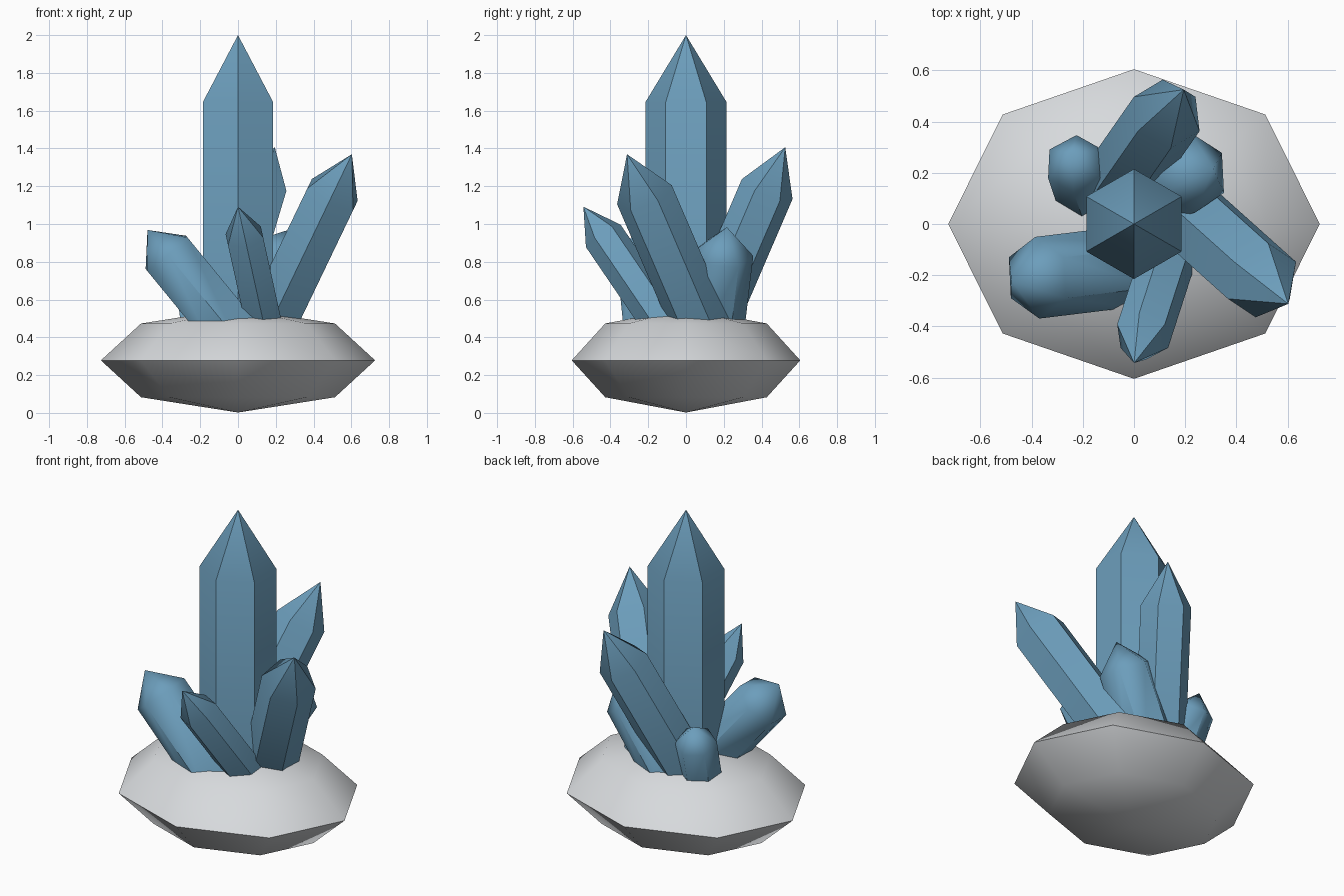
import bpy, bmesh, math
from mathutils import Matrix, Vector

cube = bpy.data.objects.get("Cube")
if cube:
    bpy.data.objects.remove(cube, do_unlink=True)


def material(name, color):
    mat = bpy.data.materials.new(name)
    mat.use_nodes = True
    mat.diffuse_color = color
    mat.node_tree.nodes["Principled BSDF"].inputs["Base Color"].default_value = color
    return mat


def finish(name, bm, mat, angle):
    mesh = bpy.data.meshes.new(name)
    bmesh.ops.recalc_face_normals(bm, faces=bm.faces)
    bm.to_mesh(mesh)
    bm.free()
    mesh.materials.append(mat)
    obj = bpy.data.objects.new(name, mesh)
    bpy.context.collection.objects.link(obj)
    bpy.ops.object.select_all(action="DESELECT")
    obj.select_set(True)
    bpy.context.view_layer.objects.active = obj
    bpy.ops.object.shade_smooth_by_angle(angle=math.radians(angle))
    return obj


def crystal(name, shoulder, lean, radius, cap, foot=0.42):
    """Six-sided prism with a pointed cap; shoulder is the centre of the ring below the cap."""
    axis = Vector((lean[0], lean[1], 1)).normalized()
    length = (shoulder[2] - foot) / axis.z
    bm = bmesh.new()
    rim = []
    for i in range(6):
        a = i * math.tau / 6
        rim.append(bm.verts.new((radius * math.sin(a), radius * math.cos(a), 0)))
    top = bm.faces.new(rim)
    bottom = bmesh.ops.extrude_face_region(bm, geom=[top])["geom"]
    bmesh.ops.translate(bm, vec=(0, 0, -length),
                        verts=[v for v in bottom if isinstance(v, bmesh.types.BMVert)])
    # Close the top with a pointed fan
    for f in [f for f in bm.faces if all(v in rim for v in f.verts)]:
        bm.faces.remove(f)
    tip = bm.verts.new((0, 0, cap))
    for a, b in zip(rim, rim[1:] + rim[:1]):
        bm.faces.new((a, b, tip))
    # Lean about x, then about y
    turn = (Matrix.Rotation(math.atan2(axis.x, axis.z), 4, "Y")
            @ Matrix.Rotation(-math.asin(axis.y), 4, "X"))
    bm.transform(Matrix.Translation(shoulder) @ turn)
    return finish(name, bm, crystal_blue, 48)


stone_grey = material("stone_grey", (0.68, 0.70, 0.72, 1))
crystal_blue = material("crystal_blue", (0.15, 0.34, 0.50, 1))

# Squashed low-poly stone base
bm = bmesh.new()
bmesh.ops.create_uvsphere(bm, u_segments=8, v_segments=4, radius=1)
bm.transform(Matrix.Translation((0, 0, 0.278)) @ Matrix.Diagonal((0.726, 0.605, 0.276, 1)))
finish("stone_base", bm, stone_grey, 60)

# Crystal cluster
crystal("main_crystal", (0, 0, 1.645), (0, 0), 0.215, 0.355)
crystal("left_front_crystal", (0.50, -0.22, 1.155), (0.48, -0.43), 0.155, 0.255)
crystal("front_crystal", (0.034, -0.438, 0.937), (-0.22, -0.68), 0.11, 0.19)
crystal("right_front_crystal", (-0.378, -0.21, 0.845), (-0.82, -0.10), 0.16, 0.16)
crystal("left_back_crystal", (0.23, 0.20, 0.845), (0.58, 0.12), 0.157, 0.16)
crystal("back_crystal", (0.128, 0.43, 1.185), (0.30, 0.43), 0.145, 0.25)
crystal("right_back_crystal", (-0.23, 0.235, 0.72), (-0.13, 0.38), 0.12, 0.12)
